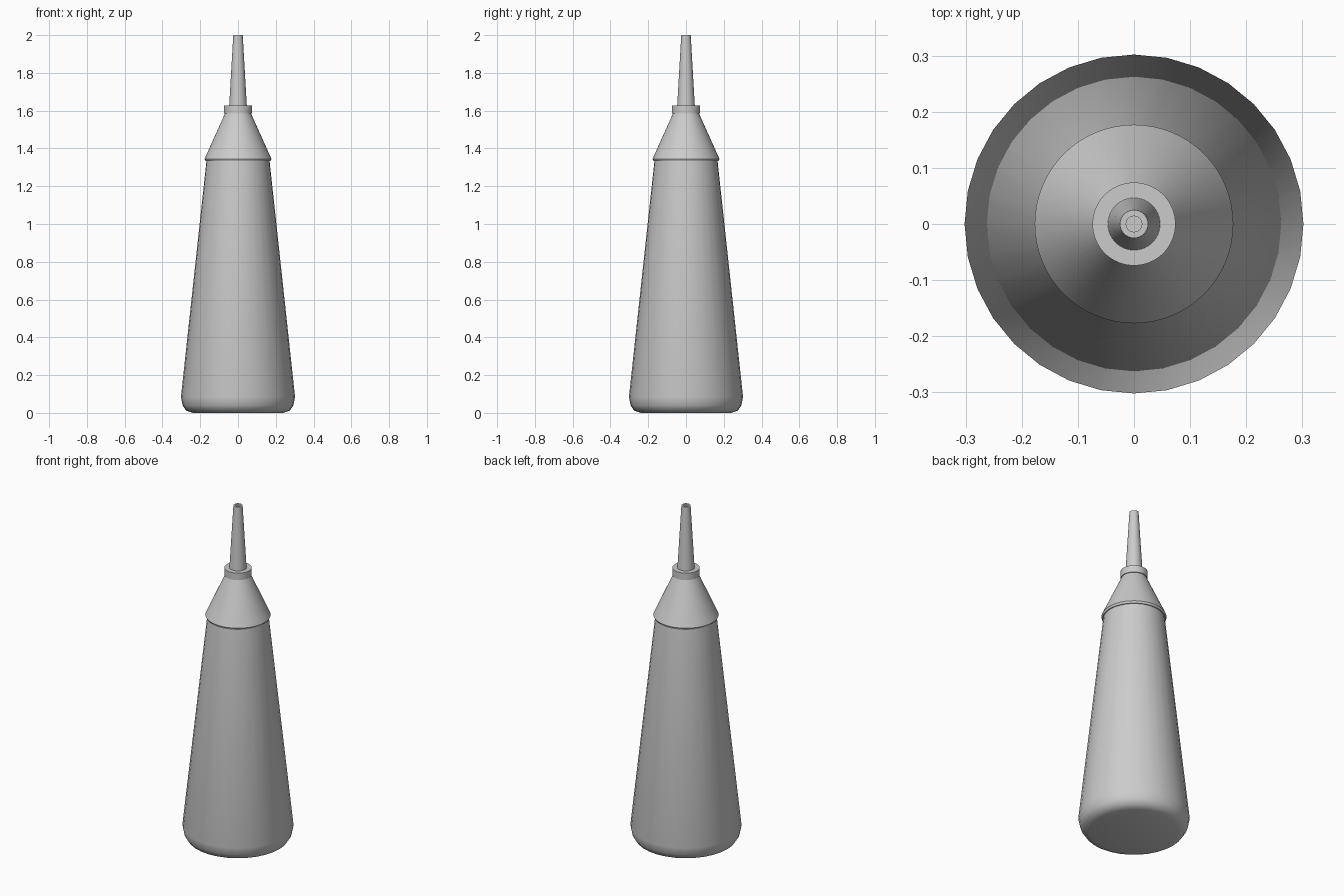
import bpy, bmesh, math

if "Cube" in bpy.data.objects:
    bpy.data.objects.remove(bpy.data.objects["Cube"])


def lathe(name, profile, sides, angle):
    """Revolve (radius, z) points, listed bottom to top, around z."""
    bm = bmesh.new()
    rings = []
    for r, z in profile:
        if r == 0:
            rings.append([bm.verts.new((0, 0, z))] * sides)
        else:
            rings.append([bm.verts.new((r * math.cos(2 * math.pi * i / sides),
                                        r * math.sin(2 * math.pi * i / sides), z))
                          for i in range(sides)])
    for a, b in zip(rings, rings[1:]):
        for i in range(sides):
            j = (i + 1) % sides
            bm.faces.new(list(dict.fromkeys((a[i], a[j], b[j], b[i]))))
    bmesh.ops.recalc_face_normals(bm, faces=bm.faces)
    mesh = bpy.data.meshes.new(name)
    bm.to_mesh(mesh)
    bm.free()
    obj = bpy.data.objects.new(name, mesh)
    bpy.context.collection.objects.link(obj)
    bpy.ops.object.select_all(action='DESELECT')
    obj.select_set(True)
    bpy.context.view_layer.objects.active = obj
    bpy.ops.object.shade_smooth_by_angle(angle=math.radians(angle))
    return obj


# Tapered bottle with a rounded bottom edge
lathe("bottle_body", [(0, 0), (0.24, 0), (0.275, 0.012), (0.293, 0.04),
                      (0.302, 0.085), (0.167, 1.335), (0, 1.335)], 32, 50)

# Conical cap with a small overhanging lip
lathe("cap", [(0, 1.333), (0.172, 1.333), (0.177, 1.345),
              (0.068, 1.587), (0, 1.587)], 64, 40)

# Short collar ring under the nozzle
lathe("collar", [(0, 1.585), (0.074, 1.585), (0.074, 1.627), (0, 1.627)], 64, 30)

# Thin tapered nozzle with a hollow tip
lathe("nozzle", [(0, 1.62), (0.047, 1.62), (0.025, 2.0), (0.014, 2.0),
                 (0.014, 1.9), (0, 1.9)], 32, 30)
